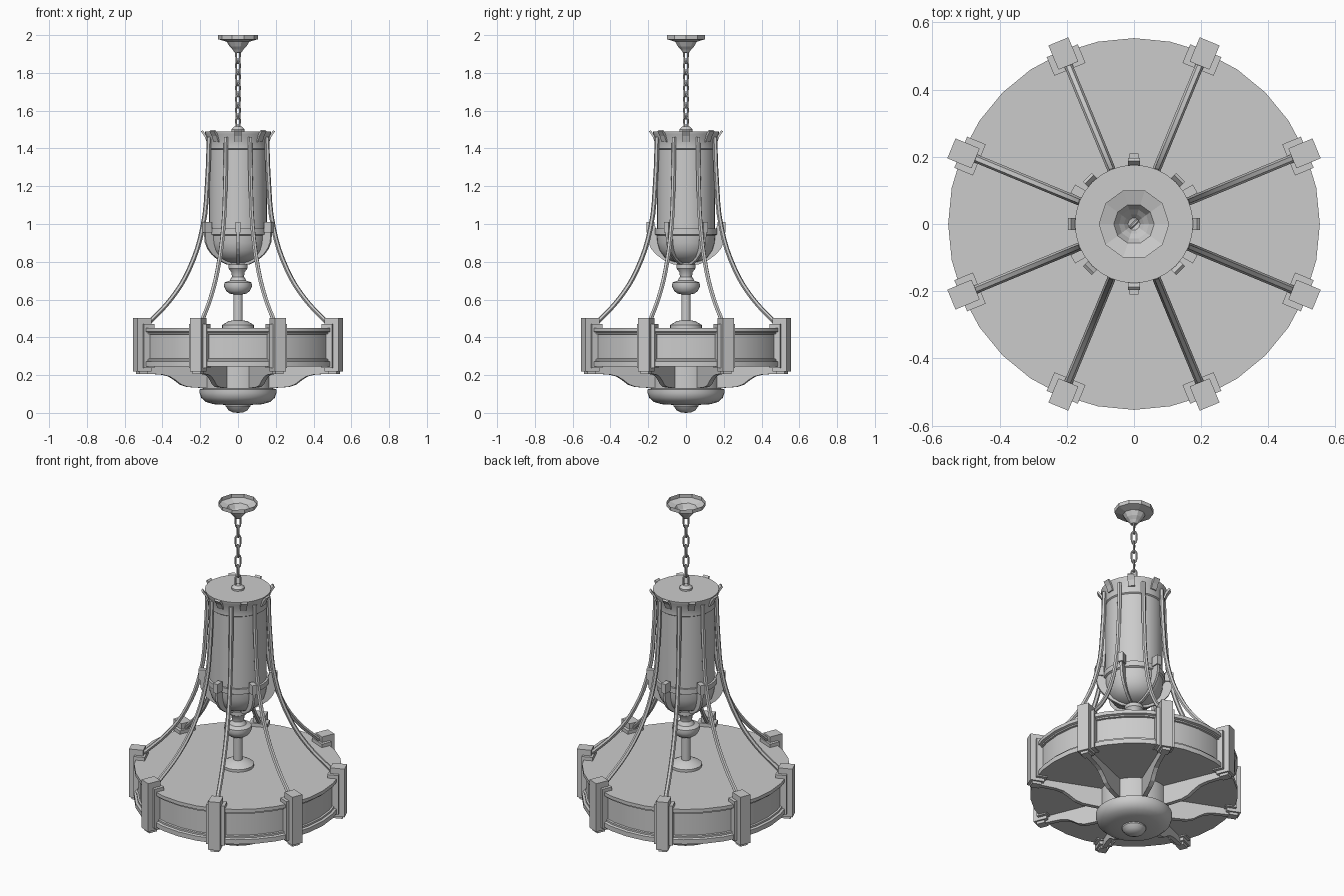
import bpy, bmesh, math
from mathutils import Matrix, Vector

if "Cube" in bpy.data.objects:
    bpy.data.objects.remove(bpy.data.objects["Cube"])


def finish(name, bm, angle=35):
    bmesh.ops.recalc_face_normals(bm, faces=bm.faces)
    me = bpy.data.meshes.new(name)
    bm.to_mesh(me)
    bm.free()
    ob = bpy.data.objects.new(name, me)
    bpy.context.collection.objects.link(ob)
    if angle:
        for o in bpy.context.selected_objects:
            o.select_set(False)
        bpy.context.view_layer.objects.active = ob
        ob.select_set(True)
        bpy.ops.object.shade_smooth_by_angle(angle=math.radians(angle))
    return ob


def lathe(name, profile, sides=32, angle=35):
    """Revolve (radius, z) points around z."""
    bm = bmesh.new()
    vs = [bm.verts.new((r, 0, z)) for r, z in profile]
    es = [bm.edges.new(p) for p in zip(vs, vs[1:])]
    bmesh.ops.spin(bm, geom=vs + es, axis=(0, 0, 1), cent=(0, 0, 0),
                   steps=sides, angle=2 * math.pi, use_duplicate=False)
    bmesh.ops.remove_doubles(bm, verts=bm.verts, dist=1e-5)
    return finish(name, bm, angle)


def radial_plates(name, outline, width, count, start):
    """Extrude an (r, z) outline to a thickness and repeat it around z."""
    bm = bmesh.new()
    for i in range(count):
        rot = Matrix.Rotation(math.radians(start + 360 * i / count), 3, 'Z')
        a = [bm.verts.new(rot @ Vector((r, -width / 2, z))) for r, z in outline]
        b = [bm.verts.new(rot @ Vector((r, width / 2, z))) for r, z in outline]
        bm.faces.new(a)
        bm.faces.new(b[::-1])
        n = len(a)
        for j in range(n):
            k = (j + 1) % n
            bm.faces.new((a[j], b[j], b[k], a[k]))
    return finish(name, bm, 0)


def rect(r0, r1, z0, z1):
    return [(r0, z0), (r1, z0), (r1, z1), (r0, z1)]


def tube(name, paths, radius, cyclic=False, kind='POLY', res=1):
    """Round tubes along point paths, converted to one mesh."""
    cu = bpy.data.curves.new(name, 'CURVE')
    cu.dimensions = '3D'
    cu.bevel_depth = radius
    cu.bevel_resolution = res
    cu.use_fill_caps = True
    for pts in paths:
        if kind == 'BEZIER':
            sp = cu.splines.new('BEZIER')
            sp.resolution_u = 4
            sp.bezier_points.add(len(pts) - 1)
            for bp, p in zip(sp.bezier_points, pts):
                bp.co = p
                bp.handle_left_type = bp.handle_right_type = 'AUTO'
        else:
            sp = cu.splines.new('POLY')
            sp.points.add(len(pts) - 1)
            for bp, p in zip(sp.points, pts):
                bp.co = (*p, 1)
        sp.use_cyclic_u = cyclic
    ob = bpy.data.objects.new(name, cu)
    bpy.context.collection.objects.link(ob)
    for o in bpy.context.selected_objects:
        o.select_set(False)
    bpy.context.view_layer.objects.active = ob
    ob.select_set(True)
    bpy.ops.object.convert(target='MESH')
    bpy.ops.object.shade_smooth_by_angle(angle=math.radians(50))


# Ceiling canopy: an open faceted cup
lathe("ceiling_canopy", [(.105, 2), (.105, 1.978), (.06, 1.965), (.045, 1.94),
                         (.03, 1.925), (.018, 1.908), (0, 1.905)], 10, 0)

# Chain: stretched links, alternately turned
links, count = [], 7
pitch = (1.915 - 1.505) / count
for i in range(count):
    zc = 1.505 + pitch * (i + .5)
    a = math.radians(45 + 90 * (i % 2))
    ring = []
    for k in range(12):
        t = 2 * math.pi * k / 12
        u = .014 * math.cos(t)
        v = .018 * math.sin(t) + (.017 if math.sin(t) >= 0 else -.017)
        ring.append((u * math.cos(a), u * math.sin(a), zc + v))
    links.append(ring)
tube("chain_links", links, .0055, cyclic=True)
lathe("chain_socket", [(0, 1.515), (.02, 1.515), (.035, 1.5), (.035, 1.485), (0, 1.485)], 12)

# Upper shade with flared crown
lathe("upper_shade", [(0, 1.49), (.176, 1.49), (.174, 1.475), (.16, 1.45), (.16, 1.4),
                      (.153, 1.395), (.153, .97), (0, .97)])
radial_plates("crown_tabs", [(.158, 1.435), (.166, 1.435), (.178, 1.465), (.196, 1.49),
                             (.188, 1.497), (.17, 1.475)], .036, 8, 0)

# Bowl under the shade with its rim
lathe("shade_bowl", [(0, .975), (.165, .975), (.165, .945), (.155, .94), (.152, .9),
                     (.14, .86), (.115, .825), (.08, .805), (.045, .795), (0, .79)])
radial_plates("bowl_fins", [(.168, 1.0), (.2, 1.0), (.204, .95), (.2, .905), (.185, .87),
                            (.16, .84), (.12, .81), (.07, .787), (.03, .785), (.06, .805),
                            (.11, .83), (.14, .87), (.15, .93), (.153, .96)], .014, 6, 30)
radial_plates("bowl_fin_clips", rect(.166, .21, .955, 1.01), .028, 6, 30)

# Turned stem between the bowl and the drum
lathe("stem", [(0, .8), (.03, .8), (.05, .785), (.05, .765), (.035, .745), (.032, .72),
               (.045, .7), (.072, .69), (.074, .67), (.062, .645), (.045, .632), (.025, .628),
               (.025, .49), (.05, .485), (.085, .465), (.085, .44), (0, .44)], 20)

# Wide drum with top and bottom rims
lathe("drum", [(0, .45), (.553, .45), (.553, .43), (.54, .426), (.54, .418), (.53, .416),
               (.53, .288), (.54, .286), (.54, .276), (.553, .272), (.553, .245), (0, .245)])

# Posts around the drum: narrow bar plus wider flange and foot
radial_plates("post_bars", rect(.51, .588, .22, .503), .064, 8, 22.5)
radial_plates("post_flanges", rect(.498, .558, .238, .47), .1, 8, 22.5)
radial_plates("post_feet", rect(.525, .575, .205, .225), .045, 8, 22.5)

# Curved arms from the crown to the posts
arm = [(.166, 1.46), (.174, 1.25), (.203, .98), (.28, .76), (.378, .61), (.52, .468)]
arms = []
for i in range(8):
    a = math.radians(22.5 + 45 * i)
    arms.append([(r * math.cos(a), r * math.sin(a), z) for r, z in arm])
tube("arms", arms, .0125, kind='BEZIER')

# Hub, lower bowl and finial
lathe("lower_hub", [(0, .26), (.185, .26), (.185, .13), (.203, .125), (.203, .105),
                    (.195, .08), (.17, .058), (.13, .046), (.06, .042), (0, .042)])
lathe("finial", [(0, .05), (.065, .05), (.065, .035), (.05, .014), (.025, .002), (0, 0)], 16)

# Brackets under the drum
radial_plates("under_brackets", [(.17, .25), (.54, .25), (.54, .208), (.44, .203), (.395, .193),
                                 (.36, .172), (.33, .15), (.29, .137), (.17, .13)],
              .024, 8, 22.5)
